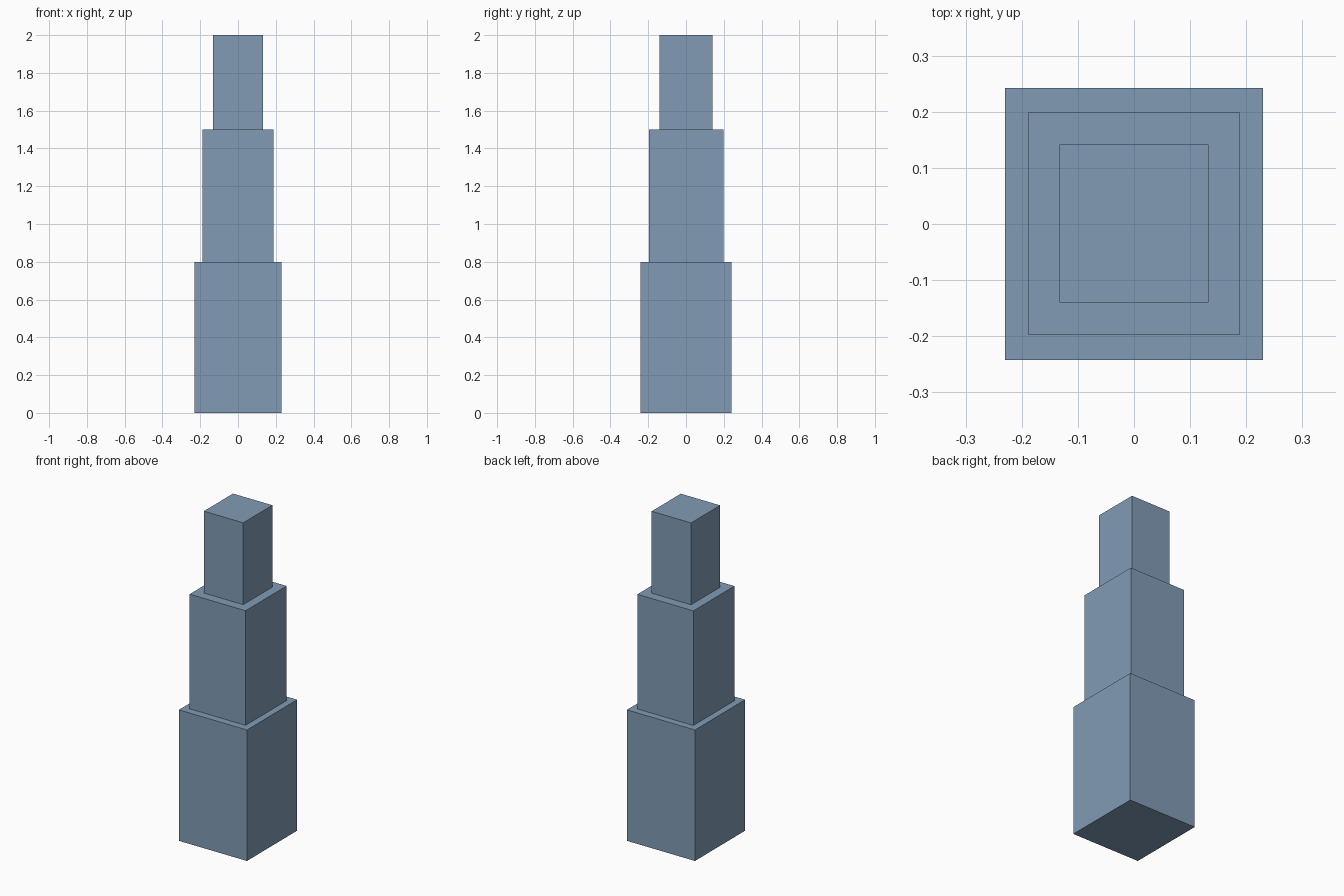
import bpy

default_cube = bpy.data.objects.get("Cube")
if default_cube:
    bpy.data.objects.remove(default_cube, do_unlink=True)

# Single blue-grey colour
BLUE = (0.22, 0.33, 0.46, 1.0)
blue_grey = bpy.data.materials.new("blue_grey")
blue_grey.use_nodes = True
blue_grey.diffuse_color = BLUE
blue_grey.node_tree.nodes["Principled BSDF"].inputs["Base Color"].default_value = BLUE


def tier(name, width, depth, bottom, top, y=0.0):
    """Add a flat-sided block between two heights."""
    bpy.ops.mesh.primitive_cube_add(size=1, location=(0, y, (bottom + top) / 2))
    block = bpy.context.object
    block.name = name
    block.scale = (width, depth, top - bottom)
    bpy.ops.object.transform_apply(location=False, rotation=False, scale=True)
    block.data.materials.append(blue_grey)
    return block


# Three stacked tower tiers, narrowing upwards
tier("lower_tier", 0.46, 0.484, 0.0, 0.8)
tier("middle_tier", 0.378, 0.396, 0.8, 1.5, y=0.001)
tier("upper_tier", 0.266, 0.281, 1.5, 2.0, y=0.001)
